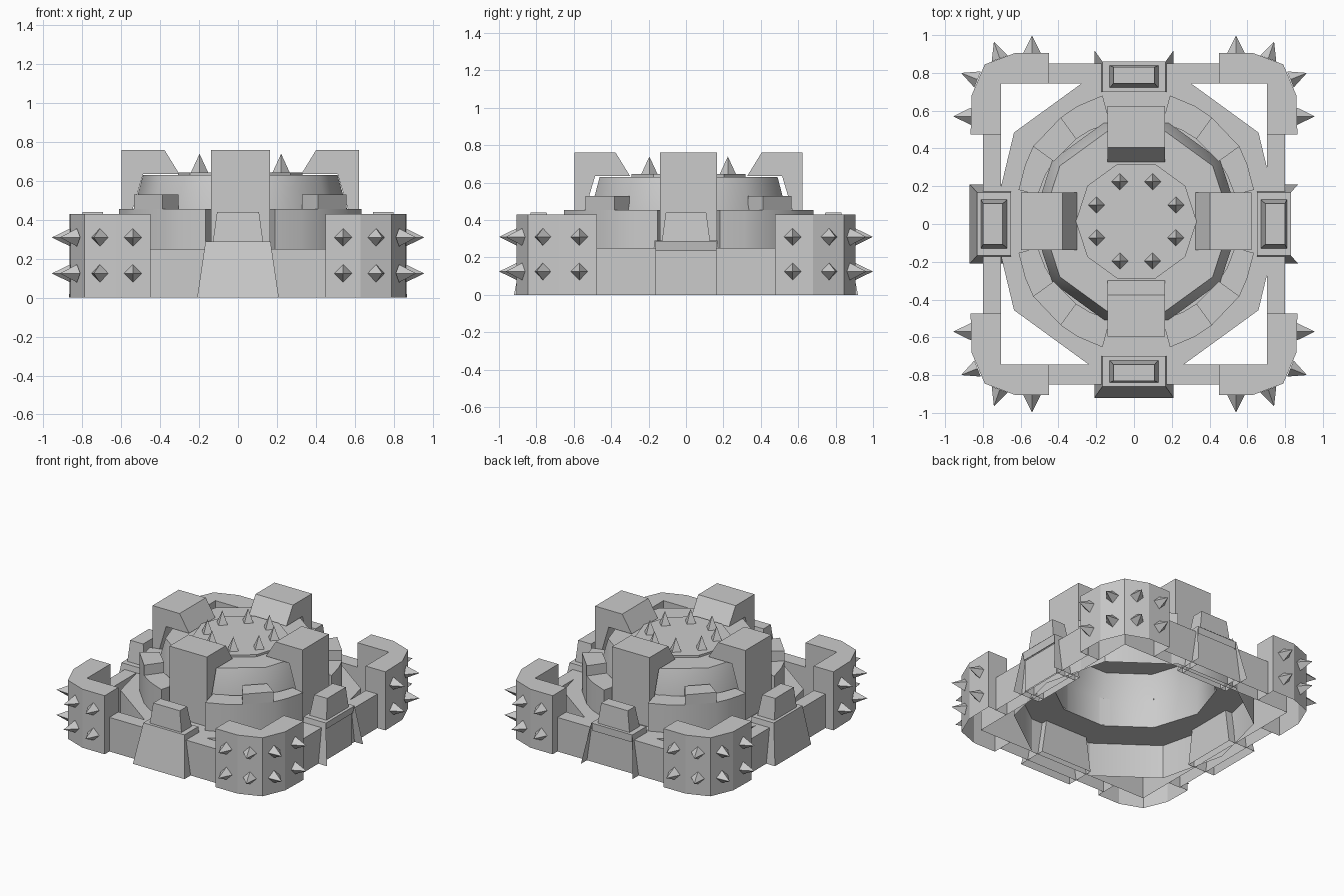
import bpy, bmesh
from math import sin, cos, radians, pi
from mathutils import Vector, Matrix

if "Cube" in bpy.data.objects:
    bpy.data.objects.remove(bpy.data.objects["Cube"])

CX, CY = 0.012, 0.014          # centre of the round keep


def make(name, bm, smooth=False):
    bmesh.ops.recalc_face_normals(bm, faces=bm.faces)
    me = bpy.data.meshes.new(name)
    bm.to_mesh(me)
    bm.free()
    ob = bpy.data.objects.new(name, me)
    bpy.context.collection.objects.link(ob)
    if smooth:
        bpy.ops.object.select_all(action='DESELECT')
        ob.select_set(True)
        bpy.context.view_layer.objects.active = ob
        bpy.ops.object.shade_smooth_by_angle(angle=radians(40))
    return ob


def prism(name, pts, z0, z1, smooth=False):
    """Vertical extrusion of a plan outline, open underneath."""
    bm = bmesh.new()
    lo, hi = [[bm.verts.new((x, y, z)) for x, y in pts] for z in (z0, z1)]
    for i in range(len(pts)):
        j = (i + 1) % len(pts)
        bm.faces.new((lo[i], lo[j], hi[j], hi[i]))
    bm.faces.new(hi)
    return make(name, bm, smooth)


def rect(x0, x1, y0, y1):
    return [(x0, y0), (x1, y0), (x1, y1), (x0, y1)]


def polar(r, deg):
    return (CX + r * cos(radians(deg)), CY + r * sin(radians(deg)))


def spike(bm, pos, direction, r, h):
    """Four-sided pyramid with its base at pos."""
    d = Vector(direction).normalized()
    m = Matrix.Translation(Vector(pos) + d * h / 2) @ d.to_track_quat('Z', 'Y').to_matrix().to_4x4()
    bmesh.ops.create_cone(bm, cap_ends=True, segments=4, radius1=r, radius2=0, depth=h, matrix=m)


# Corner bastions with spikes
outline = [(.45, .745), (.45, .905), (.63, .905), (.79, .845),
           (.86, .68), (.865, .475), (.705, .475), (.705, .745)]
studs = [((.54, .905), (0, 1)), ((.71, .876), (.34, .94)),
         ((.828, .765), (.93, .37)), ((.863, .57), (1, 0))]
for sx in (-1, 1):
    for sy in (-1, 1):
        tag = ("front" if sy < 0 else "back") + ("_left" if sx < 0 else "_right")
        prism("corner_wall_" + tag, [(x * sx, y * sy) for x, y in outline], 0, .43)
        bm = bmesh.new()
        for (x, y), (dx, dy) in studs:
            for z in (.125, .31):
                spike(bm, (x * sx, y * sy, z), (dx * sx, dy * sy, 0), .046, .094)
        make("corner_spikes_" + tag, bm)

# Straight curtain walls
for s, n in ((-1, "front"), (1, "back")):
    prism("wall_" + n, rect(-.45, .45, *sorted((s * .745, s * .85))), 0, .25)
for s, n in ((-1, "left"), (1, "right")):
    prism("wall_" + n, rect(*sorted((s * .705, s * .80)), -.48, .48), 0, .25)


# Gatehouses: flared buttress shell plus small tapered cap
def gate(name, ang, din, dout, flare, closed):
    rot = Matrix.Rotation(radians(ang), 4, 'Z')

    def ring(bm, d0, d1, w, z):
        return [bm.verts.new(rot @ Vector(p)) for p in
                ((d0, -w, z), (d1, -w, z), (d1, w, z), (d0, w, z))]

    def frustum(bm, lo, hi, skip=()):
        for i in range(4):
            if i not in skip:
                j = (i + 1) % 4
                bm.faces.new((lo[i], lo[j], hi[j], hi[i]))
        bm.faces.new(hi)
    bm = bmesh.new()
    frustum(bm, ring(bm, din, flare, .21, 0), ring(bm, din, dout, .167, .29),
            () if closed else (1,))
    if not closed:      # recessed panel and lintel between the two side fins
        mid = (dout + flare) / 2 - .03
        frustum(bm, ring(bm, din, mid - .01, .164, 0), ring(bm, din, mid - .01, .164, .235), (3,))
        frustum(bm, ring(bm, din, mid, .162, .235), ring(bm, din, dout, .162, .289), (3,))
    make(name + "_buttress", bm)
    bm = bmesh.new()
    frustum(bm, ring(bm, din + .02, dout - .02, .13, .28), ring(bm, din + .045, dout - .03, .108, .44))
    make(name + "_cap", bm)


gate("gate_front", -90, .70, .86, .92, True)
gate("gate_back", 90, .70, .86, .92, False)
gate("gate_left", 180, .65, .83, .87, True)
gate("gate_right", 0, .65, .83, .87, False)

# Round keep: ten-sided hollow base ring and dome
bm = bmesh.new()
prev = None
for r, z in ((.80, 0), (.80, .25), (.55, .25), (.55, .45), (.50, .63)):
    row = [bm.verts.new((*polar(r - (.04 if r > .7 and i % 5 == 0 else 0), 36 * i), z))
           for i in range(10)]
    if prev:
        for i in range(10):
            j = (i + 1) % 10
            bm.faces.new((prev[i], prev[j], row[j], row[i]))
    prev = row
bm.faces.new(prev)
make("keep_dome", bm, True)
prism("keep_top_plate", [polar(.32, 36 * i) for i in range(10)], .63, .645)

# Spikes on the keep roof
bm = bmesh.new()
for i in range(8):
    spike(bm, (*polar(.227, 22.5 + 45 * i), .64), (0, 0, 1), .046, .10)
make("roof_spikes", bm)

# Curved parapet sections, each with one raised merlon
arc = [(15, .645), (27, .66), (36, .675), (54, .68), (63, .685), (75, .69)]
for sx in (-1, 1):
    for sy in (-1, 1):
        tag = ("front" if sy < 0 else "back") + ("_left" if sx < 0 else "_right")

        def sector(a):
            pts = [(r * cos(radians(t)), r * sin(radians(t))) for t, r in a]
            pts += [(.54 * cos(radians(t)), .54 * sin(radians(t))) for t, _ in reversed(a)]
            return [(CX + sx * x, CY + sy * y) for x, y in pts]
        prism("parapet_" + tag, sector(arc), .25, .455, True)
        prism("merlon_" + tag, sector(arc[2:4]), .455, .53)

# Four towers hooked over the dome, with inward sloping tops
profile = [(.61, .25), (.61, .76), (.39, .76), (.313, .635), (.50, .635), (.555, .45), (.555, .25)]
for q, n in enumerate(("right", "back", "left", "front")):
    bm = bmesh.new()
    f = bm.faces.new([bm.verts.new((x, -.152, z)) for x, z in profile])
    ext = bmesh.ops.extrude_face_region(bm, geom=[f], use_keep_orig=True)
    bmesh.ops.translate(bm, vec=(0, .304, 0),
                        verts=[v for v in ext['geom'] if isinstance(v, bmesh.types.BMVert)])
    bm.transform(Matrix.Translation((CX, CY, 0)) @ Matrix.Rotation(q * pi / 2, 4, 'Z'))
    make("tower_" + n, bm)
